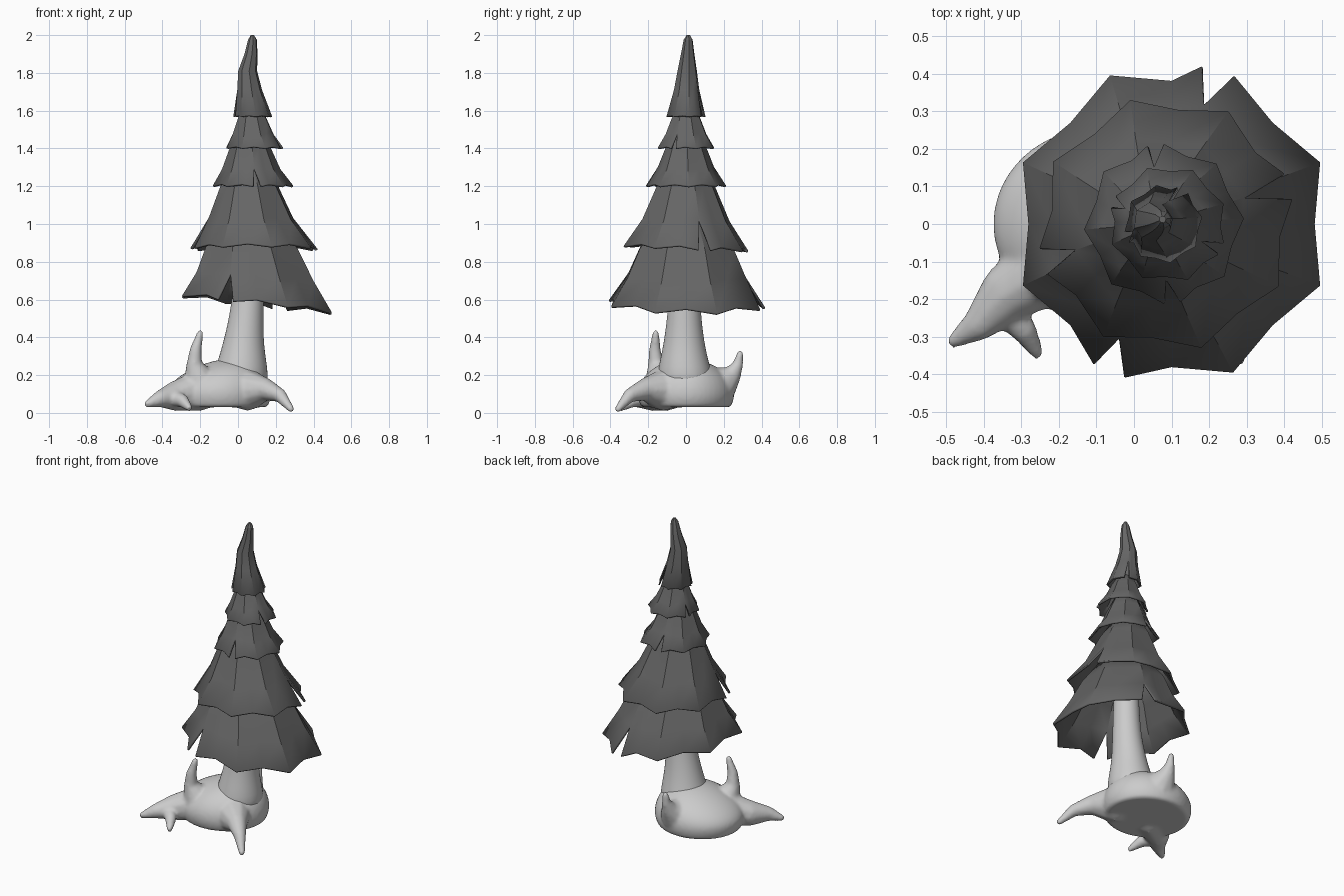
import bpy, bmesh, math
from mathutils import Vector, Matrix

if "Cube" in bpy.data.objects:
    bpy.data.objects.remove(bpy.data.objects["Cube"])

dark = bpy.data.materials.new("foliage_grey")
dark.diffuse_color = (0.13, 0.13, 0.13, 1)
dark.use_nodes = True
dark.node_tree.nodes["Principled BSDF"].inputs["Base Color"].default_value = dark.diffuse_color


def make(name, bm):
    me = bpy.data.meshes.new(name)
    bm.to_mesh(me)
    bm.free()
    ob = bpy.data.objects.new(name, me)
    bpy.context.collection.objects.link(ob)
    return ob


def tier(name, rings, phase, slits, half_w, tilt=(0, 0), cap=False):
    """Eight-ridged skirt. rings: (z, centre x, ridge radius) from rim to top;
    slits: {ridge index: centre angle}, open at the rim, closed at ring 1."""
    cols = []                                  # (angle, side, ridge?, bridge to next?)
    for i in range(16):
        a, ridge = phase + 22.5 * i, i % 2 == 0
        k = i // 2
        if ridge and k in slits:
            cols.append((slits[k], -1, True, False))
            cols.append((slits[k], 1, True, True))
        else:
            cols.append((a, 0, ridge, True))
    bm = bmesh.new()
    grid = []
    for a, side, ridge, _ in cols:
        col = []
        for j, (z, cx, r) in enumerate(rings):
            ang = math.radians(a + (side * half_w if j == 0 else 0))
            rr = r if ridge else r * (0.89 if j == 0 else 0.92)
            dx, dy = rr * math.cos(ang), rr * math.sin(ang)
            fall = max(0, 1 - j / 3)
            zz = z + (tilt[0] * dx + tilt[1] * dy) * fall
            if j == 0:
                zz += r * (-0.02 if ridge else 0.03)
            col.append(bm.verts.new((cx + dx, dy + max(0, z - 1.6) * 0.03, zz)))
        grid.append(col)
    n = len(cols)
    for i in range(n):
        if not cols[i][3]:
            continue
        p, q = grid[i], grid[(i + 1) % n]
        for j in range(len(rings) - 1):
            bm.faces.new((p[j], q[j], q[j + 1], p[j + 1]))
    bmesh.ops.remove_doubles(bm, verts=bm.verts, dist=1e-5)
    if cap:
        zt = max(v.co.z for v in bm.verts)
        bmesh.ops.holes_fill(bm, edges=[e for e in bm.edges if e.is_boundary
                             and all(v.co.z > zt - 1e-4 for v in e.verts)], sides=0)
    ob = make(name, bm)
    ob.data.materials.append(dark)
    s = ob.modifiers.new("thickness", 'SOLIDIFY')
    s.thickness, s.offset = min(0.014, rings[0][2] * 0.08), -1
    b = ob.modifiers.new("soft_edges", 'BEVEL')
    b.width, b.segments, b.angle_limit = 0.003, 1, math.radians(60)
    bpy.ops.object.select_all(action='DESELECT')
    ob.select_set(True)
    bpy.context.view_layer.objects.active = ob
    bpy.ops.object.shade_smooth_by_angle(angle=math.radians(22))


# Foliage tiers, bottom to top
tier("foliage_tier_1", [(.58, .10, .43), (.72, .09, .335), (.87, .075, .265), (1.0, .07, .17)],
     22.5, {1: 73, 5: 247}, 6, (-.11, -.02))
tier("foliage_tier_2", [(.875, .085, .345), (1.02, .07, .24), (1.2, .06, .16), (1.3, .055, .10)],
     16, {0: 17, 4: 197}, 6, (0, -.04))
tier("foliage_tier_3", [(1.205, .08, .215), (1.29, .07, .155), (1.4, .065, .11), (1.48, .065, .07)],
     4, {2: 96, 6: 276}, 6)
tier("foliage_tier_4", [(1.405, .09, .16), (1.475, .08, .115), (1.56, .075, .08), (1.62, .07, .05)],
     20, {3: 158, 7: 335}, 6)
tier("foliage_top", [(1.57, .078, .105), (1.71, .06, .068), (1.81, .05, .052),
                     (1.9, .068, .036), (1.975, .076, .024), (2.0, .076, .009)],
     10, {1: 60, 4: 200}, 9, cap=True)

# Trunk: tapered, slightly leaning column
bm = bmesh.new()
prev = None
for x, y, z, r in [(0, 0, .1, .17), (.02, -.01, .25, .138), (.028, -.01, .37, .108),
                   (.05, -.01, .56, .086), (.06, 0, .78, .078), (.065, 0, .98, .07)]:
    ring = [bm.verts.new((x + r * math.cos(t), y + r * math.sin(t), z))
            for t in (math.tau * i / 16 for i in range(16))]
    if prev:
        for i in range(16):
            bm.faces.new((prev[i], prev[(i + 1) % 16], ring[(i + 1) % 16], ring[i]))
    else:
        bm.faces.new(ring[::-1])
    prev = ring
bm.faces.new(prev)
for f in bm.faces:
    f.smooth = True
make("trunk", bm).modifiers.new("smooth", 'SUBSURF').levels = 2
bpy.data.objects["trunk"].modifiers["smooth"].render_levels = 2

# Root bulb: flat-bottomed ellipsoid, lower on the left
bm = bmesh.new()
bmesh.ops.create_uvsphere(bm, u_segments=48, v_segments=24, radius=1)
for v in bm.verts:
    x = -.1 + .275 * v.co.x
    z = .1 + .18 * v.co.z * (1 + (x + .1 if v.co.z > 0 else 0))
    v.co = (x, .255 * v.co.y, max(z, .03))

# Roots and upturned spikes: chains of shrinking balls, (x, y, z, radius)
limbs = [
    [(-.2, -.1, .12, .11), (-.33, -.18, .09, .08), (-.41, -.265, .075, .046), (-.48, -.312, .047, .02)],
    [(-.35, -.22, .08, .05), (-.295, -.28, .065, .036), (-.258, -.343, .026, .019)],
    [(.05, -.12, .12, .11), (.14, -.21, .125, .062), (.22, -.295, .095, .038), (.28, -.36, .021, .02)],
    [(-.2, -.13, .16, .09), (-.232, -.158, .25, .044), (-.225, -.165, .33, .033), (-.2, -.16, .422, .019)],
    [(-.05, .17, .14, .10), (-.05, .235, .19, .055), (-.05, .273, .25, .03), (-.05, .287, .315, .019)],
]
for limb in limbs:
    for a, b in zip(limb, limb[1:]):
        for k in range(9):
            p = Vector(a).lerp(Vector(b), k / 8)
            bmesh.ops.create_icosphere(bm, subdivisions=2, radius=p[3],
                                       matrix=Matrix.Translation(p[:3]))
root = make("root_base", bm)
rm = root.modifiers.new("blend", 'REMESH')
rm.mode, rm.voxel_size, rm.use_smooth_shade = 'VOXEL', .01, True
sm = root.modifiers.new("soften", 'SMOOTH')
sm.factor, sm.iterations = .5, 8
